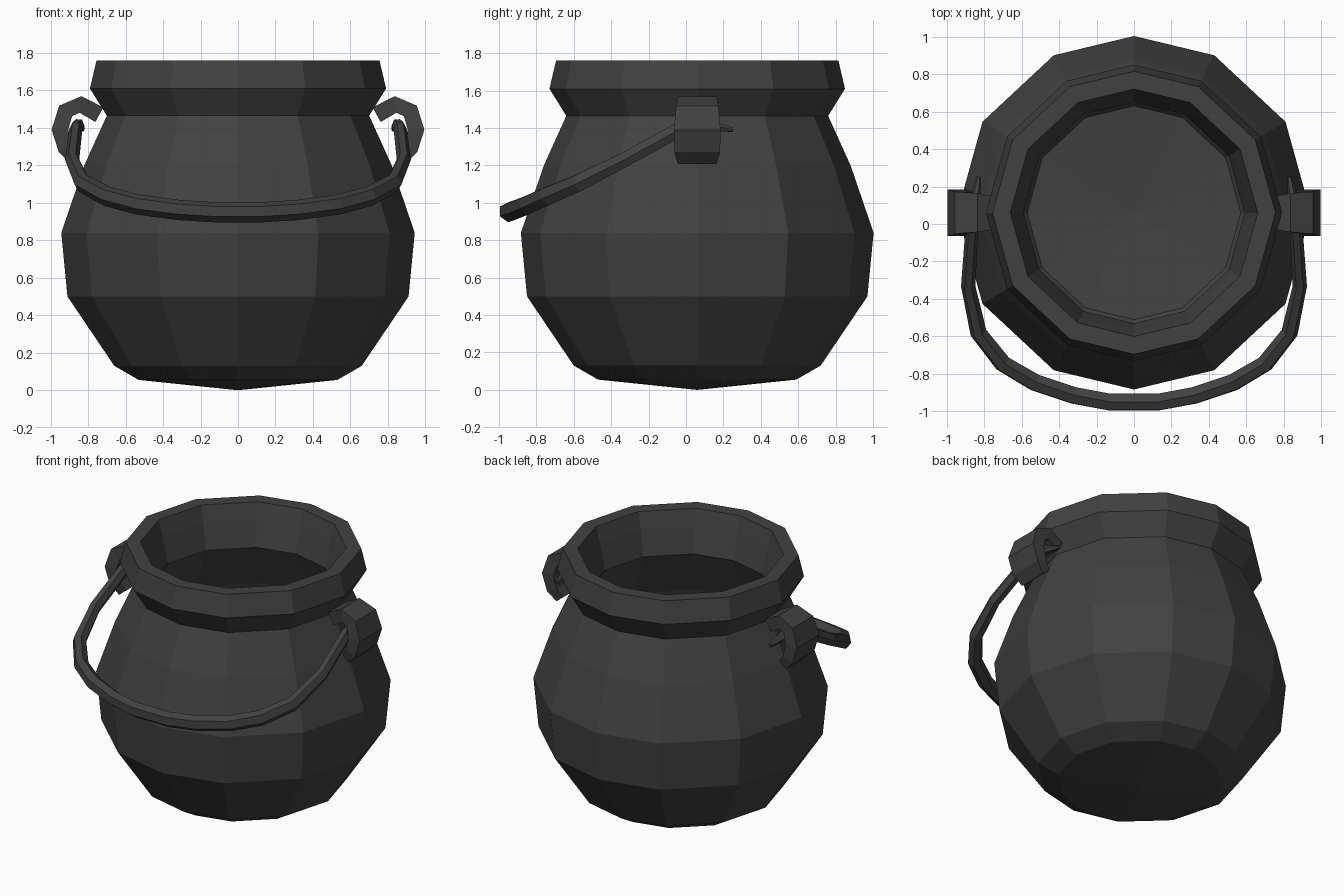
import bpy, bmesh, math
from mathutils import Vector

if "Cube" in bpy.data.objects:
    bpy.data.objects.remove(bpy.data.objects["Cube"])

iron = bpy.data.materials.new("dark iron")
iron.diffuse_color = (0.053, 0.053, 0.053, 1)
iron.use_nodes = True
iron.node_tree.nodes["Principled BSDF"].inputs["Base Color"].default_value = iron.diffuse_color


def finish(bm, name):
    bmesh.ops.recalc_face_normals(bm, faces=bm.faces)
    me = bpy.data.meshes.new(name)
    bm.to_mesh(me)
    bm.free()
    me.materials.append(iron)
    ob = bpy.data.objects.new(name, me)
    bpy.context.collection.objects.link(ob)
    return ob


def skin(bm, rings):
    for a, b in zip(rings, rings[1:]):
        n = len(a)
        for i in range(n):
            bm.faces.new((a[i], a[(i + 1) % n], b[(i + 1) % n], b[i]))


def sweep(name, path, ref, angles):
    """Sweep a polygon along path points (x, y, z, half width along ref, half thickness)."""
    bm = bmesh.new()
    pts = [Vector(p[:3]) for p in path]
    rings = []
    for i, p in enumerate(pts):
        t = (pts[min(i + 1, len(pts) - 1)] - pts[max(i - 1, 0)]).normalized()
        s = Vector(ref)
        s = (s - t * s.dot(t)).normalized()
        u = t.cross(s)
        w, h = path[i][3:]
        rings.append([bm.verts.new(p + s * w * math.cos(math.radians(a))
                                   + u * h * math.sin(math.radians(a))) for a in angles])
    skin(bm, rings)
    bm.faces.new(rings[0])
    bm.faces.new(rings[-1])
    return finish(bm, name)


# Pot body: 12-sided lathe, outside then over the rim and down the inside
CY = 0.06
profile = [(0.53, 0.055), (0.66, 0.13), (0.91, 0.50), (0.943, 0.84), (0.82, 1.20),
           (0.70, 1.465), (0.79, 1.61), (0.755, 1.76), (0.66, 1.76), (0.63, 1.65),
           (0.59, 1.47), (0.74, 1.15), (0.84, 0.82), (0.81, 0.50), (0.57, 0.19)]
quarter = [0, 31, 63]
angles = quarter + [90] + [180 - a for a in quarter[::-1]]
angles += [180 + a for a in quarter[1:]] + [270] + [360 - a for a in quarter[:0:-1]]
bm = bmesh.new()
rings = [[bm.verts.new((r * math.cos(math.radians(a)), CY + r * math.sin(math.radians(a)), z))
          for a in angles] for r, z in profile]
skin(bm, rings)
for ring, z in ((rings[0], 0.0), (rings[-1], 0.14)):
    c = bm.verts.new((0, CY, z))
    for i in range(len(ring)):
        bm.faces.new((ring[i], ring[(i + 1) % len(ring)], c))
finish(bm, "pot_body")

# Hooked lugs on both sides
box = [20, 160, 200, 340]
lug = [(0.74, 1.47, 0.09, 0.13), (0.84, 1.525, 0.11, 0.13), (0.92, 1.49, 0.12, 0.13),
       (0.95, 1.39, 0.133, 0.13), (0.92, 1.29, 0.13, 0.12), (0.87, 1.23, 0.11, 0.10)]
for side, sx in (("left", -1), ("right", 1)):
    sweep(side + "_lug", [(sx * x, CY, z, w, h) for x, z, w, h in lug], (0, 1, 0), box)

# Bail handle hanging forward, with tapered tips through the lugs
half = [(0.83, 0.25, 1.39, 0.012, 0.012), (0.85, 0.12, 1.415, 0.035, 0.03),
        (0.865, -0.03, 1.395, 0.045, 0.035), (0.885, -0.33, 1.23, 0.045, 0.038),
        (0.83, -0.58, 1.105, 0.052, 0.045), (0.70, -0.745, 1.035, 0.055, 0.048),
        (0.53, -0.845, 0.99, 0.055, 0.05), (0.32, -0.915, 0.962, 0.055, 0.05),
        (0.13, -0.95, 0.95, 0.055, 0.05)]
bail = half + [(-p[0],) + p[1:] for p in half[::-1]]
sweep("bail_handle", bail, (0, -0.45, 0.9), [30, 90, 150, 210, 270, 330])
